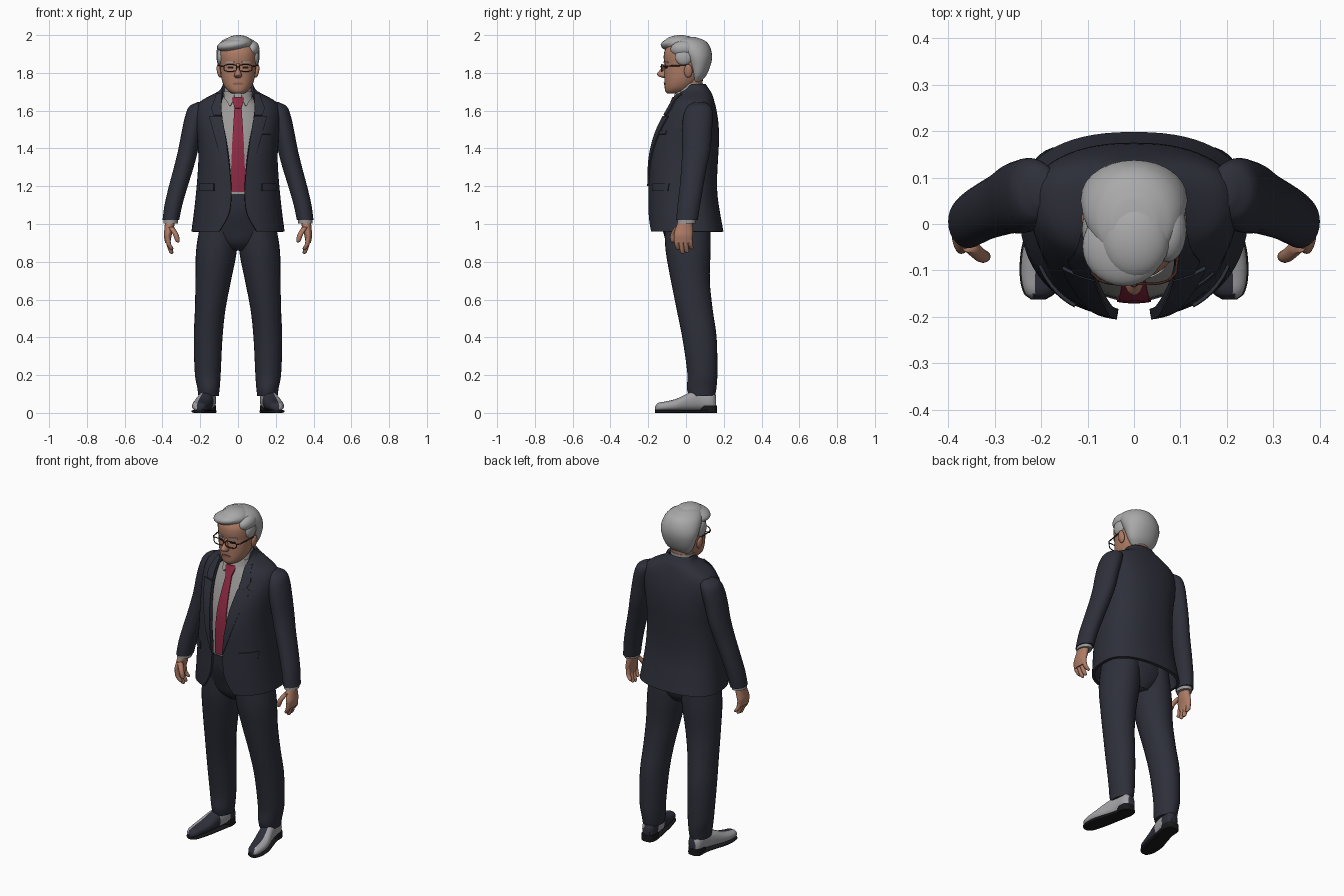
import bpy, bmesh, math
from mathutils import Matrix, Vector

if "Cube" in bpy.data.objects:
    bpy.data.objects.remove(bpy.data.objects["Cube"])


def material(name, r, g, b):
    m = bpy.data.materials.new(name)
    m.use_nodes = True
    m.diffuse_color = (r, g, b, 1)
    m.node_tree.nodes["Principled BSDF"].inputs["Base Color"].default_value = (r, g, b, 1)
    return m


suit = material("dark suit", .027, .029, .042)
shirt_grey = material("shirt grey", .33, .32, .31)
tie_red = material("tie red", .27, .022, .055)
skin = material("skin", .42, .2, .13)
lip = material("lip", .28, .11, .08)
hair_grey = material("hair grey", .4, .4, .4)
shoe_grey = material("shoe shine", .36, .36, .38)
sole_black = material("sole black", .01, .01, .012)
frame_brown = material("frame brown", .06, .022, .016)


def at(rings, t):
    """Smoothly interpolate a ring (position, centre, half width, near, far, ...)."""
    i = 0
    while i < len(rings) - 2 and t > rings[i + 1][0]:
        i += 1

    def slope(k, c):
        a, b = rings[max(k - 1, 0)], rings[min(k + 1, len(rings) - 1)]
        return (b[c] - a[c]) / (b[0] - a[0])
    a, b = rings[i], rings[i + 1]
    h = b[0] - a[0]
    u = (t - a[0]) / h
    out = [t]
    for c in range(1, len(a)):
        out.append(a[c] * (2 * u**3 - 3 * u**2 + 1) + b[c] * (3 * u**2 - 2 * u**3)
                   + h * slope(i, c) * (u**3 - 2 * u**2 + u) + h * slope(i + 1, c) * (u**3 - u**2))
    return out


def finish(name, bm, mats, mirror=False, thick=0, side=1, rule=None):
    """Make an object, applying mirror and thickness, with sharp creases kept."""
    me = bpy.data.meshes.new(name)
    bm.to_mesh(me)
    bm.free()
    ob = bpy.data.objects.new(name, me)
    bpy.context.collection.objects.link(ob)
    for m in mats if isinstance(mats, list) else [mats]:
        me.materials.append(m)
    if rule:
        for p in me.polygons:
            p.material_index = rule(p.center)
    if thick:
        s = ob.modifiers.new("thickness", 'SOLIDIFY')
        s.thickness, s.offset = thick, side
    if mirror:
        ob.modifiers.new("mirror", 'MIRROR').use_mirror_merge = False
    deps = bpy.context.evaluated_depsgraph_get()
    ob.data = bpy.data.meshes.new_from_object(ob.evaluated_get(deps))
    ob.modifiers.clear()
    ob.data.polygons.foreach_set("use_smooth", [True] * len(ob.data.polygons))
    ob.data.set_sharp_from_angle(angle=math.radians(50))
    return ob


def loft(name, rings, mats, n=28, power=1, mid=.5, steps=4, along_y=False, gap=False, **kw):
    """Skin superellipse rings; gap leaves the front open by each ring's last value."""
    bm = bmesh.new()
    rows = []
    for i in range((len(rings) - 1) * steps + 1):
        k = min(i // steps, len(rings) - 2)
        u = i / steps - k
        t, cx, rx, near, far, *g = at(rings, rings[k][0] * (1 - u) + rings[k + 1][0] * u)
        rx = max(rx, .002)
        my = near + (far - near) * mid
        start = math.asin(min(.99, max(.01, g[0] / rx) ** (1 / power))) if gap else 0
        row = []
        for j in range(n + 1 if gap else n):
            a = start + (2 * math.pi - 2 * start) * j / n
            s, c = math.sin(a), math.cos(a)
            x = cx + rx * math.copysign(abs(s) ** power, s)
            v = my - math.copysign(abs(c) ** power, c) * (my - near if c > 0 else far - my)
            row.append(bm.verts.new((x, t, v) if along_y else (x, v, t)))
        rows.append(row)
    for lo, hi in zip(rows, rows[1:]):
        for j in range(n):
            q = (j + 1) % len(lo)
            bm.faces.new((lo[j], lo[q], hi[q], hi[j]))
    if not gap:
        bm.faces.new(rows[0][::-1])
        bm.faces.new(rows[-1])
        bmesh.ops.recalc_face_normals(bm, faces=bm.faces)
    return finish(name, bm, mats, **kw)


def plate(name, rings, spans, mat, power=1, mid=.5, thick=.007, mirror=True, cols=6):
    """Thin panel hugging the front of a loft; spans are (height, x from, x to)."""
    bm = bmesh.new()
    rows = []
    for a, b in zip(spans, spans[1:]):
        for k in range(5):
            z, x0, x1 = (p + (q - p) * k / 4 for p, q in zip(a, b))
            _, cx, rx, near, far, *_ = at(rings, z)
            my = near + (far - near) * mid
            row = []
            for j in range(cols + 1):
                x = x0 + (x1 - x0) * j / cols
                s = min(.98, abs(x - cx) / rx) ** (1 / power)
                row.append(bm.verts.new((x, my - (my - near) * (1 - s * s) ** (power / 2), z)))
            rows.append(row)
    for lo, hi in zip(rows, rows[1:]):
        for j in range(cols):
            bm.faces.new((lo[j], lo[j + 1], hi[j + 1], hi[j]))
    bmesh.ops.remove_doubles(bm, verts=bm.verts, dist=.0001)
    return finish(name, bm, mat, mirror=mirror, thick=thick)


def blob(name, loc, size, mat, tilt=0, **kw):
    bm = bmesh.new()
    bmesh.ops.create_uvsphere(bm, u_segments=28, v_segments=18, radius=1, matrix=Matrix.Translation(loc)
                              @ Matrix.Rotation(math.radians(tilt), 4, 'Y') @ Matrix.Diagonal((*size, 1)))
    return finish(name, bm, mat, **kw)


def wire(name, pts, r, mat, closed=False):
    cu = bpy.data.curves.new(name, 'CURVE')
    cu.dimensions, cu.bevel_depth, cu.bevel_resolution = '3D', r, 2
    sp = cu.splines.new('POLY')
    sp.points.add(len(pts) - 1)
    for p, co in zip(sp.points, pts):
        p.co = (*co, 1)
    sp.use_cyclic_u = closed
    cu.materials.append(mat)
    bpy.context.collection.objects.link(bpy.data.objects.new(name, cu))


# Jacket: open down the front, with lapels, collar and pockets
jacket = [(.96, 0, .247, -.197, .198, .1), (1.05, 0, .235, -.2, .182, .05), (1.15, 0, .224, -.2, .167, .036),
          (1.25, 0, .215, -.199, .165, .04), (1.35, 0, .21, -.195, .17, .05), (1.45, 0, .215, -.175, .175, .065),
          (1.53, 0, .223, -.145, .172, .08), (1.6, 0, .222, -.108, .162, .09), (1.65, 0, .198, -.08, .15, .09),
          (1.69, 0, .126, -.06, .137, .085), (1.71, 0, .095, -.05, .125, .083), (1.74, 0, .08, -.04, .105, .079)]
fit = dict(power=.85, mid=.6)
loft("jacket", jacket, suit, n=56, gap=True, thick=.016, side=-1, **fit)
plate("lapels", jacket, [(1.2, .036, .042), (1.3, .044, .076), (1.45, .063, .118), (1.57, .084, .152)], suit, **fit)
plate("jacket_collar", jacket, [(1.575, .085, .128), (1.61, .088, .14), (1.685, .083, .112)], suit, **fit)
plate("pocket_flaps", jacket, [(1.175, .125, .2), (1.215, .125, .2)], suit, **fit)
plate("breast_pocket", jacket, [(1.475, .125, .17), (1.495, .125, .17)], suit, thick=.004, mirror=False, **fit)

# Shirt, its collar and the tie
shirt = [(1.12, 0, .17, -.163, .1), (1.3, 0, .17, -.163, .12), (1.42, 0, .17, -.152, .13), (1.53, 0, .17, -.118, .13),
         (1.62, 0, .13, -.08, .12), (1.66, 0, .085, -.064, .1), (1.7, 0, .074, -.05, .094), (1.745, 0, .07, -.03, .09)]
loft("shirt", shirt, shirt_grey)
plate("shirt_collar", shirt, [(1.625, .038, .045), (1.66, .02, .066), (1.7, .016, .071)], shirt_grey)
plate("tie", shirt, [(1.17, -.036, .036), (1.3, -.035, .035), (1.45, -.029, .029), (1.62, -.018, .018)],
      tie_red, mirror=False)
plate("tie_knot", shirt, [(1.61, -.017, .017), (1.655, -.03, .03), (1.668, -.026, .026)], tie_red,
      thick=.012, mirror=False)

# Sleeves and shirt cuffs
loft("sleeves", [(1.02, .356, .044, -.052, .062), (1.1, .342, .047, -.045, .075), (1.2, .316, .05, -.033, .092),
                 (1.3, .287, .052, -.025, .11), (1.4, .262, .053, -.02, .13), (1.5, .242, .054, -.02, .138),
                 (1.58, .223, .054, -.012, .142), (1.625, .208, .048, .01, .13), (1.645, .19, .025, .04, .1)],
     suit, mirror=True)
loft("shirt_cuffs", [(1.003, .357, .038, -.046, .05), (1.04, .354, .04, -.046, .055)], shirt_grey, mirror=True)

# Hands: palm, four fingers and a thumb
loft("palms", [(.9, .372, .014, -.058, .03), (.94, .372, .021, -.064, .036), (.97, .366, .024, -.058, .036),
               (1.03, .357, .028, -.035, .035)], skin, mirror=True)


def digit(name, pts, r):
    rings = [(z, x, r * w, y - r * w, y + r * w) for x, y, z, w in pts]
    loft(name, rings, skin, n=12, mirror=True)


for i, (name, tip) in enumerate(zip(("index", "middle", "ring", "little"), (.862, .842, .846, .866))):
    y = -.052 + i * .024
    digit(name + "_fingers", [(.35, y + .01, tip, .3), (.353, y + .009, tip + .007, .85),
                              (.367, y + .003, .895, 1), (.372, y, .935, 1)], .0125)
digit("thumbs", [(.318, -.07, .902, .3), (.32, -.07, .91, .85), (.33, -.067, .945, 1.1), (.355, -.045, .985, 1.2)], .0135)

# Trousers
loft("trouser_seat", [(.86, 0, .06, -.06, .09), (.9, 0, .14, -.1, .115), (.97, 0, .2, -.125, .132),
                      (1.07, 0, .19, -.158, .13), (1.16, 0, .17, -.167, .12)], suit)
loft("trouser_legs", [(.09, .156, .054, .014, .154), (.13, .156, .059, .005, .161), (.2, .16, .068, .008, .166),
                      (.4, .158, .076, -.02, .162), (.55, .147, .081, -.05, .141), (.7, .131, .094, -.08, .126),
                      (.86, .114, .108, -.108, .13), (1, .1, .1, -.115, .13)], suit, mirror=True)

# Shoes: bright outer side and instep patch, dark elsewhere
shoe = [(-.163, .206, .012, .014, .034), (-.15, .204, .03, .01, .052), (-.11, .201, .042, .01, .06),
        (-.05, .191, .048, .01, .075), (.02, .174, .044, .012, .108), (.08, .16, .041, .014, .122),
        (.14, .155, .038, .014, .115), (.16, .153, .022, .016, .09)]


def shine(c):
    side = c.x - at(shoe, c.y)[1]
    return int(side > .012 or (side < -.02 and .02 < c.y < .09 and c.z > .03))


loft("shoes", shoe, [suit, shoe_grey], power=.85, along_y=True, mirror=True, rule=shine)
loft("soles", [(y, x, w + .003, 0, .016) for y, x, w, *_ in shoe], sole_black, power=.5, along_y=True, mirror=True)
loft("heels", [(0, .156, .04, .072, .164), (.038, .156, .04, .075, .163)], sole_black, power=.7, mirror=True)

# Head, neck, nose and ears
head = [(1.69, 0, .03, -.098, -.02), (1.702, 0, .05, -.109, .01), (1.725, 0, .07, -.113, .04),
        (1.76, 0, .085, -.114, .07), (1.8, 0, .092, -.115, .09), (1.84, 0, .096, -.113, .1),
        (1.88, 0, .1, -.118, .11), (1.92, 0, .098, -.112, .11), (1.96, 0, .075, -.08, .09), (1.98, 0, .04, -.04, .05)]
loft("head", head, skin, power=.92)
loft("neck", [(1.64, 0, .06, -.045, .08), (1.7, 0, .064, -.04, .085), (1.78, 0, .068, -.04, .09)], skin)
loft("nose", [(1.773, 0, .012, -.122, -.09), (1.783, 0, .021, -.146, -.09), (1.795, 0, .019, -.154, -.09),
              (1.82, 0, .011, -.134, -.09), (1.85, 0, .01, -.116, -.09)], skin, n=16)
blob("ears", (.1, .012, 1.81), (.012, .022, .036), skin, tilt=10, mirror=True)

# Painted face details
face = dict(power=.92)
plate("lips", head, [(1.736, -.02, .02), (1.743, -.029, .029), (1.75, -.016, .016)], lip, thick=.004, mirror=False, **face)
plate("eyes", head, [(1.824, .028, .05), (1.829, .022, .056), (1.834, .028, .05)], sole_black, thick=.003, **face)
plate("eyebrows", head, [(1.852, .018, .064), (1.861, .022, .06)], hair_grey, thick=.005, **face)

# Hair: back mass, swept top and temples
loft("back_hair", [(1.752, 0, .058, .03, .078), (1.785, 0, .086, .02, .106), (1.84, 0, .106, 0, .13),
                   (1.89, 0, .115, -.03, .138), (1.94, 0, .107, -.07, .126), (1.972, 0, .083, -.08, .098),
                   (1.99, 0, .045, -.05, .05)], hair_grey)
blob("swept_fringe", (-.022, -.048, 1.948), (.09, .086, .036), hair_grey, tilt=-9)
blob("crown_lock", (.002, -.03, 1.957), (.075, .088, .043), hair_grey)
blob("parted_side", (.072, -.012, 1.925), (.04, .07, .045), hair_grey, tilt=25)
blob("temple_hair", (.092, -.012, 1.885), (.02, .045, .045), hair_grey, mirror=True)

# Glasses
for s, side in ((1, "left"), (-1, "right")):
    rim = []
    for k in range(24):
        c, d = math.cos(k * math.pi / 12), math.sin(k * math.pi / 12)
        rim.append((s * (.041 + .034 * math.copysign(abs(c) ** .6, c)), -.129 + .008 * max(c, 0),
                    1.826 + .018 * math.copysign(abs(d) ** .6, d)))
    wire(side + "_rim", rim, .0028, frame_brown, closed=True)
    wire(side + "_temple", [(s * .075, -.121, 1.834), (s * .09, -.105, 1.836), (s * .103, .005, 1.84)], .0035, frame_brown)
wire("glasses_bridge", [(-.008, -.129, 1.83), (0, -.134, 1.833), (.008, -.129, 1.83)], .0028, frame_brown)
